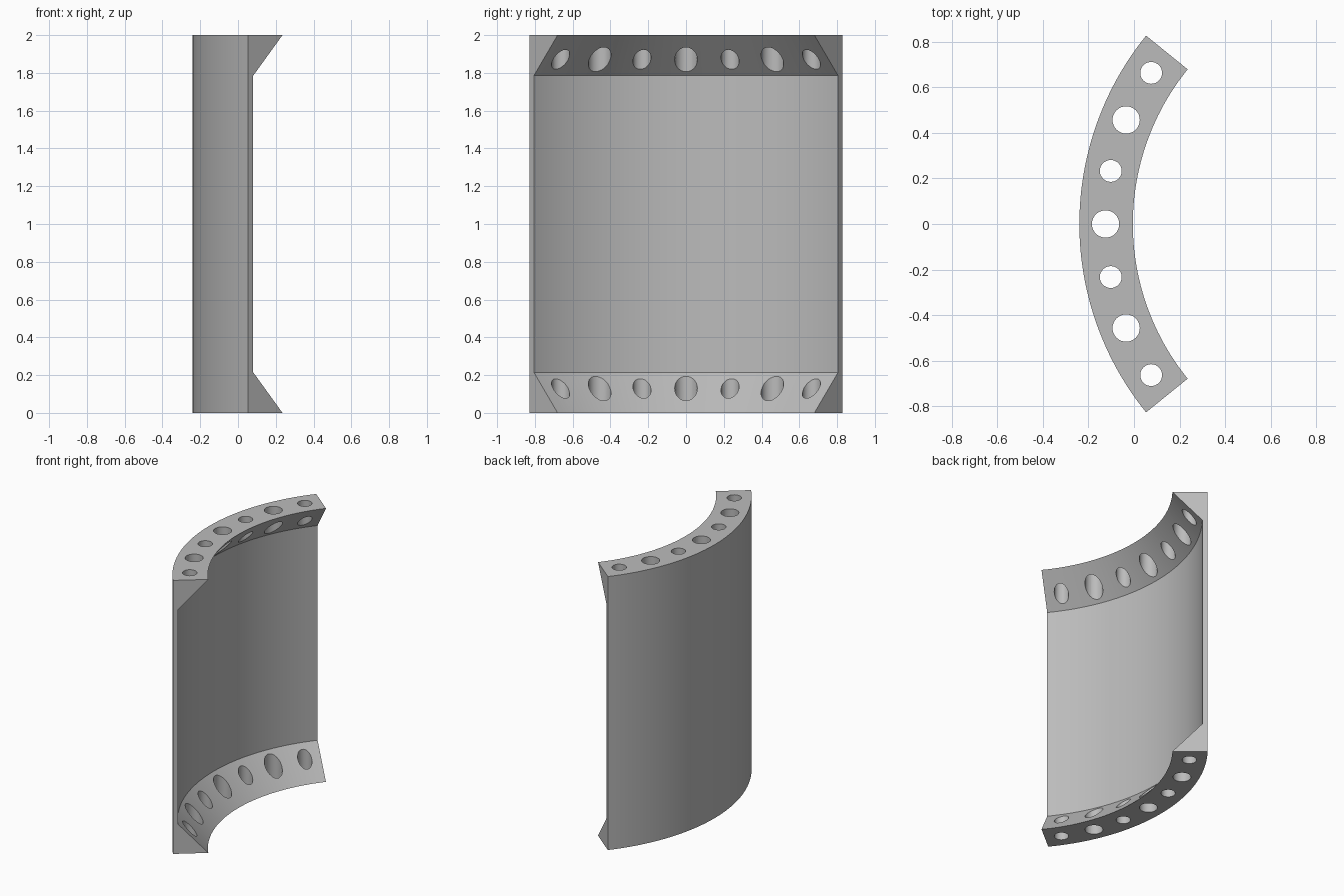
import bpy, bmesh
from math import radians, sin, cos
from mathutils import Matrix

if "Cube" in bpy.data.objects:
    bpy.data.objects.remove(bpy.data.objects["Cube"])

CENTER_X = 1.075      # axis of the curved shell
HALF_ANGLE = 39.0
SEGMENTS = 48
HOLE_STEP = 11.2


def polar(radius, degrees, z):
    a = radians(degrees)
    return (CENTER_X - radius * cos(a), radius * sin(a), z)


def make_object(name, bm):
    bmesh.ops.recalc_face_normals(bm, faces=bm.faces)
    mesh = bpy.data.meshes.new(name)
    bm.to_mesh(mesh)
    bm.free()
    obj = bpy.data.objects.new(name, mesh)
    bpy.context.collection.objects.link(obj)
    return obj


# Material
grey = bpy.data.materials.new("plain grey")
grey.use_nodes = True
colour = (0.5, 0.5, 0.5, 1)
grey.diffuse_color = colour
grey.node_tree.nodes["Principled BSDF"].inputs["Base Color"].default_value = colour

# Curved panel: channel profile (radius, z) swept along the arc
profile = [(1.315, 0), (1.08, 0), (1.28, 0.215),
           (1.28, 1.785), (1.08, 2), (1.315, 2)]
bm = bmesh.new()
rings = []
for i in range(SEGMENTS + 1):
    angle = HALF_ANGLE * (2 * i / SEGMENTS - 1)
    rings.append([bm.verts.new(polar(r, angle, z)) for r, z in profile])
for a, b in zip(rings, rings[1:]):
    for j in range(len(profile)):
        k = (j + 1) % len(profile)
        bm.faces.new((a[j], a[k], b[k], b[j]))
bm.faces.new(rings[0])
bm.faces.new(rings[-1])
panel = make_object("curved_flanged_panel", bm)
panel.data.materials.append(grey)

# Bolt holes: alternating large and small through both flanges
bm = bmesh.new()
for n in range(-3, 4):
    radius = 0.048 if n % 2 else 0.06
    bmesh.ops.create_cone(
        bm, cap_ends=True, segments=32, radius1=radius, radius2=radius, depth=2.4,
        matrix=Matrix.Translation(polar(1.2, n * HOLE_STEP, 1)))
cutter = make_object("hole_cutter", bm)
cutter.data.materials.append(grey)
cutter.hide_render = True

cut = panel.modifiers.new("bolt_holes", "BOOLEAN")
cut.operation = "DIFFERENCE"
cut.solver = "EXACT"
cut.object = cutter

bpy.ops.object.select_all(action="DESELECT")
panel.select_set(True)
bpy.context.view_layer.objects.active = panel
bpy.ops.object.modifier_apply(modifier=cut.name)
bpy.data.objects.remove(cutter)
bpy.ops.object.shade_smooth_by_angle(angle=radians(30))
